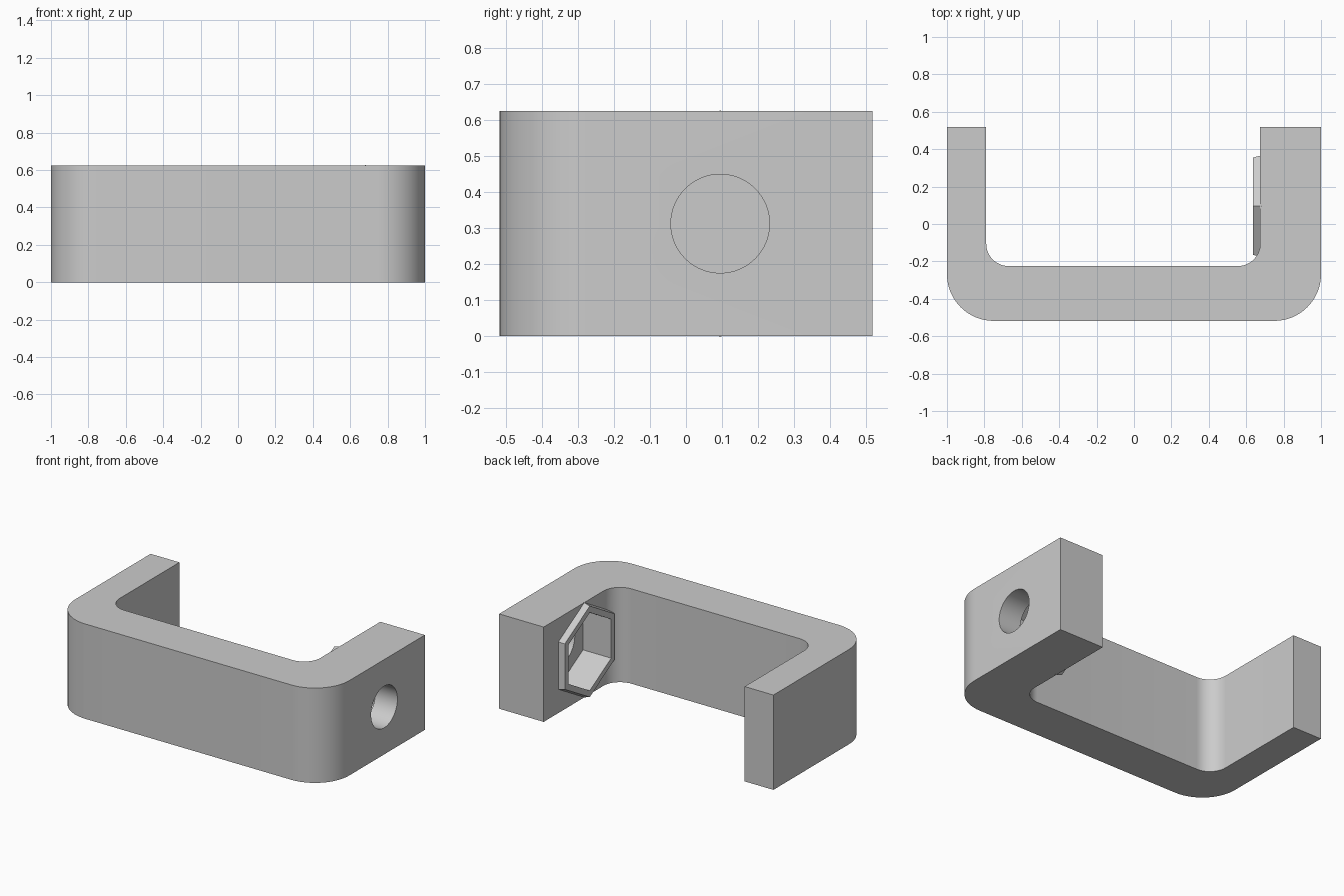
import bpy
import bmesh
from math import cos, sin, pi, radians
from mathutils import Vector

cube = bpy.data.objects.get("Cube")
if cube:
    bpy.data.objects.remove(cube, do_unlink=True)

grey = bpy.data.materials.new("plain grey")
grey.use_nodes = True
colour = (0.6, 0.6, 0.6, 1)
grey.diffuse_color = colour
grey.node_tree.nodes["Principled BSDF"].inputs["Base Color"].default_value = colour

HEIGHT = 0.625
DEPTH = 0.518
HOLE_Y, HOLE_Z = 0.095, HEIGHT / 2


def loft(name, start, end):
    """Closed solid between two matching rings of points."""
    bm = bmesh.new()
    a = [bm.verts.new(p) for p in start]
    b = [bm.verts.new(p) for p in end]
    bm.faces.new(a)
    bm.faces.new(b)
    for i in range(len(a)):
        j = (i + 1) % len(a)
        bm.faces.new((a[i], a[j], b[j], b[i]))
    bmesh.ops.recalc_face_normals(bm, faces=bm.faces)
    mesh = bpy.data.meshes.new(name)
    bm.to_mesh(mesh)
    bm.free()
    mesh.materials.append(grey)
    obj = bpy.data.objects.new(name, mesh)
    bpy.context.collection.objects.link(obj)
    return obj


def ring(x, radius, sides):
    """Ring around the bolt axis, with a corner pointing up."""
    return [Vector((x, HOLE_Y + radius * sin(2 * pi * i / sides),
                    HOLE_Z + radius * cos(2 * pi * i / sides))) for i in range(sides)]


def arc(cx, cy, radius, first, last, steps=16):
    return [(cx + radius * cos(radians(first + (last - first) * i / steps)),
             cy + radius * sin(radians(first + (last - first) * i / steps)))
            for i in range(steps + 1)]


def combine(target, tool, operation):
    mod = target.modifiers.new(operation.lower(), "BOOLEAN")
    mod.operation = operation
    mod.solver = "EXACT"
    mod.object = tool
    bpy.context.view_layer.objects.active = target
    bpy.ops.object.modifier_apply(modifier=mod.name)
    bpy.data.objects.remove(tool, do_unlink=True)


# U-shaped bracket with rounded corners and one thicker leg
R, r = 0.25, 0.12
thin, thick, web = -0.79, 0.675, -0.225
outline = [(-1, DEPTH)]
outline += arc(-1 + R, -DEPTH + R, R, 180, 270)
outline += arc(1 - R, -DEPTH + R, R, 270, 360)
outline += [(1, DEPTH), (thick, DEPTH)]
outline += arc(thick - r, web + r, r, 0, -90)
outline += arc(thin + r, web + r, r, 270, 180)
outline += [(thin, DEPTH)]
bracket = loft("bracket", [(x, y, 0) for x, y in outline],
               [(x, y, HEIGHT) for x, y in outline])

# Tapered hexagonal collar, nut pocket and bolt hole
collar = loft("collar", ring(0.635, 0.30, 6), ring(0.685, 0.315, 6))
combine(bracket, collar, "UNION")
combine(bracket, loft("nut_pocket", ring(0.5, 0.257, 6), ring(0.84, 0.257, 6)), "DIFFERENCE")
combine(bracket, loft("bolt_hole", ring(0.75, 0.137, 64), ring(1.1, 0.137, 64)), "DIFFERENCE")

# Smooth curves, crisp edges
bpy.ops.object.select_all(action="DESELECT")
bracket.select_set(True)
bpy.context.view_layer.objects.active = bracket
bpy.ops.object.shade_smooth_by_angle(angle=radians(20))
